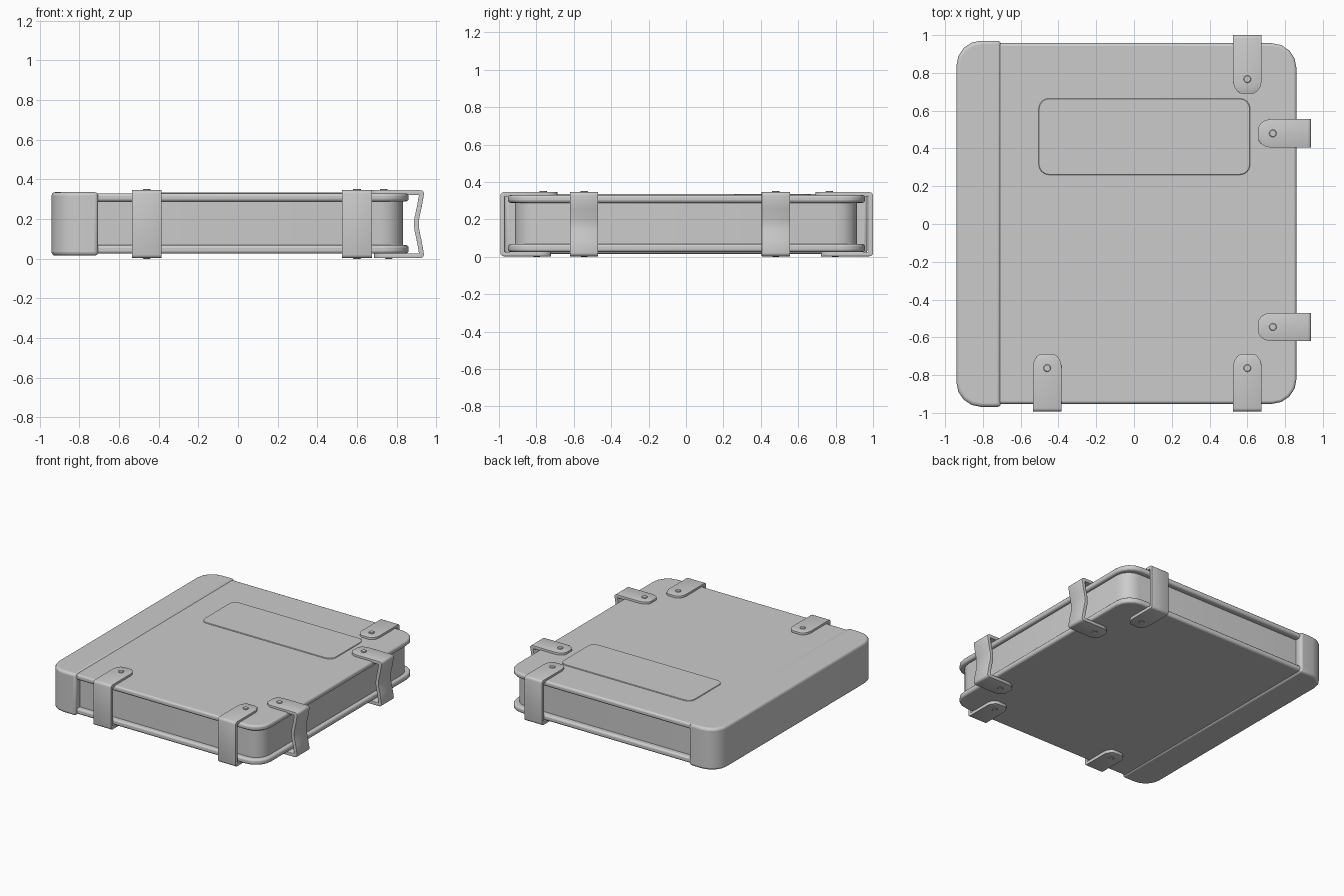
import bpy, bmesh, math
from math import sin, cos, pi

if "Cube" in bpy.data.objects:
    bpy.data.objects.remove(bpy.data.objects["Cube"])


def finish(ob, bevel=0, segs=2):
    if bevel:
        m = ob.modifiers.new("edge", 'BEVEL')
        m.width, m.segments = bevel, segs
        m.limit_method, m.angle_limit = 'ANGLE', math.radians(50)
    bpy.ops.object.select_all(action='DESELECT')
    ob.select_set(True)
    bpy.context.view_layer.objects.active = ob
    bpy.ops.object.shade_smooth_by_angle(angle=math.radians(35))
    return ob


def make(name, verts, faces):
    me = bpy.data.meshes.new(name)
    me.from_pydata(verts, [], faces)
    ob = bpy.data.objects.new(name, me)
    bpy.context.collection.objects.link(ob)
    return ob


def outline(x0, x1, y0, y1, r_left, r_right, n=4):
    pts = []
    for cx, cy, r, a in ((x1, y1, r_right, 0), (x0, y1, r_left, 1),
                         (x0, y0, r_left, 2), (x1, y0, r_right, 3)):
        if r == 0:
            pts.append((cx, cy))
            continue
        ox = cx - r if cx == x1 else cx + r
        oy = cy - r if cy == y1 else cy + r
        for i in range(n + 1):
            t = (a + i / n) * pi / 2
            pts.append((ox + r * cos(t), oy + r * sin(t)))
    return pts


def slab(name, pts, z0, z1, bevel=0, segs=2):
    n = len(pts)
    verts = [(x, y, z0) for x, y in pts] + [(x, y, z1) for x, y in pts]
    faces = [tuple(reversed(range(n))), tuple(range(n, 2 * n))]
    faces += [(i, (i + 1) % n, n + (i + 1) % n, n + i) for i in range(n)]
    return finish(make(name, verts, faces), bevel, segs)


# book body
slab("page_block", outline(-0.85, 0.832, -0.915, 0.915, 0, 0.11), 0.05, 0.31)
cover = outline(-0.80, 0.86, -0.952, 0.957, 0, 0.13)
slab("top_cover", cover, 0.289, 0.330, 0.014, 3)
slab("bottom_cover", cover, 0.026, 0.069, 0.014, 3)
slab("spine", outline(-0.94, -0.705, -0.968, 0.97, 0.13, 0), 0.016, 0.336, 0.018, 3)

# raised title plate, left blank
slab("title_plate", outline(-0.505, 0.615, 0.26, 0.665, 0.055, 0.055), 0.325, 0.335, 0.003, 1)


# clasps: an outer ribbon path, solidified inward, with rounded tongue ends
TOP, BOTTOM, HALF = 0.346, 0.003, 0.075
TONGUE = ((0, 0.036), (0.012, 0.054), (0.035, 0.069), (0.06, HALF))


def clasp(name, tip_top, tip_bottom, reach, angle, offset, pinch):
    rows = [(tip_top + d, TOP, w) for d, w in TONGUE]
    r = 0.018
    for i in range(4):
        t = pi / 2 * (1 - i / 3)
        rows.append((reach - r + r * cos(t), TOP - r + r * sin(t), HALF))
    if pinch:
        rows += [(reach - d, z, HALF) for d, z in
                 ((0.012, 0.26), (0.024, 0.205), (0.027, 0.175), (0.024, 0.145), (0.012, 0.09))]
    for i in range(4):
        t = -pi / 2 * i / 3
        rows.append((reach - r + r * cos(t), BOTTOM + r + r * sin(t), HALF))
    rows += [(tip_bottom + d, BOTTOM, w) for d, w in reversed(TONGUE)]
    verts = [(d, s * w, z) for d, z, w in rows for s in (-1, 1)]
    faces = [(2 * i, 2 * i + 2, 2 * i + 3, 2 * i + 1) for i in range(len(rows) - 1)]
    ob = make(name, verts, faces)
    m = ob.modifiers.new("thickness", 'SOLIDIFY')
    m.thickness, m.offset, m.use_even_offset = 0.024, -1, True
    ca, sa = cos(angle), sin(angle)
    loc = (-sa * offset, ca * offset, 0)
    ob.location = loc
    ob.rotation_euler.z = angle
    finish(ob, 0.004, 2)
    # rivets on both tongues
    for side, d, z0, z1 in (("top", tip_top + 0.075, 0.335, 0.353),
                            ("bottom", tip_bottom + 0.075, 0.0, 0.01)):
        ring = [(loc[0] + ca * d + 0.02 * cos(k * pi / 6),
                 loc[1] + sa * d + 0.02 * sin(k * pi / 6)) for k in range(12)]
        slab(name + "_rivet_" + side, ring, z0, z1, 0.003, 1)


for i, x in enumerate((-0.46, 0.60)):
    clasp(f"front_clasp_{i}", 0.688, 0.722, 0.993, -pi / 2, x, False)
clasp("back_clasp", 0.692, 0.722, 1.0, pi / 2, -0.60, False)
for i, y in enumerate((-0.545, 0.48)):
    clasp(f"side_clasp_{i}", 0.66, 0.685, 0.938, 0, y, True)
